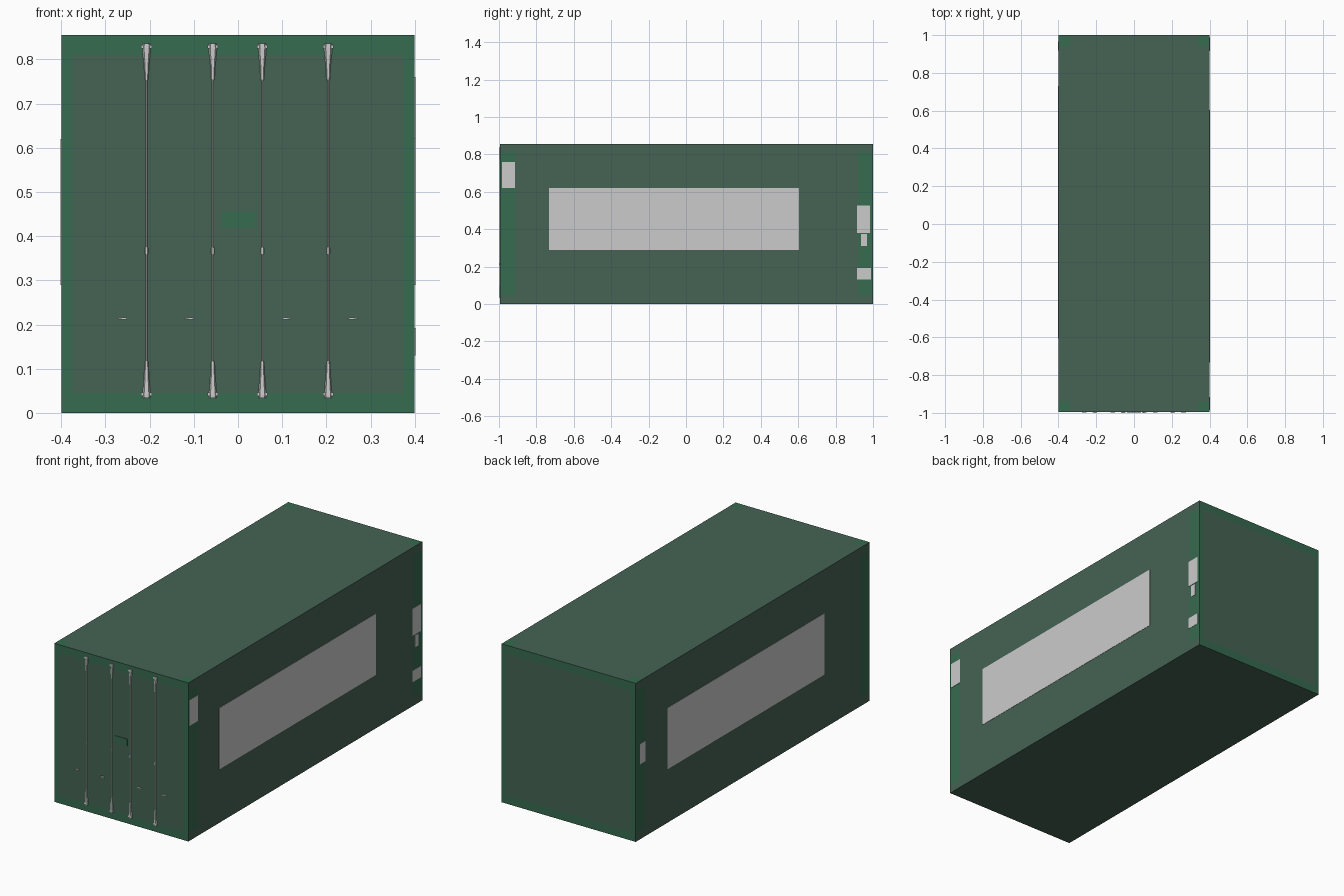
import bpy, bmesh
from mathutils import Vector

if "Cube" in bpy.data.objects:
    bpy.data.objects.remove(bpy.data.objects["Cube"])

FRONT, BACK, W, H = -0.994, 1.0, 0.4, 0.855


def material(name, col):
    m = bpy.data.materials.new(name)
    m.diffuse_color = (*col, 1)
    m.use_nodes = True
    m.node_tree.nodes["Principled BSDF"].inputs["Base Color"].default_value = m.diffuse_color
    return m


panel_mat = material("panel_green", (0.060, 0.125, 0.088))
frame_mat = material("frame_green", (0.037, 0.145, 0.080))


def finish(name, bm, mats=()):
    bmesh.ops.recalc_face_normals(bm, faces=bm.faces)
    me = bpy.data.meshes.new(name)
    bm.to_mesh(me)
    bm.free()
    for m in mats:
        me.materials.append(m)
    ob = bpy.data.objects.new(name, me)
    bpy.context.collection.objects.link(ob)
    return ob


def add_box(bm, x0, x1, y0, y1, z0, z1):
    vs = bmesh.ops.create_cube(bm, size=1)["verts"]
    for v in vs:
        v.co = Vector((x1 if v.co.x > 0 else x0,
                       y1 if v.co.y > 0 else y0,
                       z1 if v.co.z > 0 else z0))


def box(name, *dims, mats=()):
    bm = bmesh.new()
    add_box(bm, *dims)
    return finish(name, bm, mats)


# Container body: box cut into panels, borders coloured as frame
bm = bmesh.new()
add_box(bm, -W, W, FRONT, BACK, 0, H)
cuts = [("x", c) for c in (-0.375, -0.34, 0.34, 0.375)]
cuts += [("y", c) for c in (-0.94, -0.915, 0.92, 0.94)]
cuts += [("z", c) for c in (0.045, 0.81)]
axes = {"x": Vector((1, 0, 0)), "y": Vector((0, 1, 0)), "z": Vector((0, 0, 1))}
for a, c in cuts:
    bmesh.ops.bisect_plane(bm, geom=bm.verts[:] + bm.edges[:] + bm.faces[:],
                           plane_co=axes[a] * c, plane_no=axes[a])
bm.normal_update()
for f in bm.faces:
    c, n = f.calc_center_median(), f.normal
    if abs(n.y) > 0.5:
        edge = abs(c.x) > 0.375 or not 0.045 < c.z < 0.81
    elif abs(n.x) > 0.5:
        edge = (c.y < -0.915 or c.y > 0.92) and 0.045 < c.z < 0.81
    else:
        edge = n.z > 0 and abs(c.x) > 0.34 and abs(c.y) > 0.94
    f.material_index = int(edge)
finish("container_body", bm, (panel_mat, frame_mat))

# Plain sign panels and small labels on both long sides
E = 0.0015
for side, name in ((1, "right"), (-1, "left")):
    xs = sorted((side * (W - 0.002), side * (W + E)))
    ys = (-0.733, 0.603) if side > 0 else (-0.605, 0.73)
    box(name + "_sign_panel", *xs, *ys, 0.289, 0.62)
labels = [("right", -0.985, -0.915, 0.62, 0.76), ("right", 0.915, 0.985, 0.38, 0.527),
          ("right", 0.935, 0.967, 0.31, 0.375), ("right", 0.915, 0.988, 0.13, 0.192),
          ("left", 0.918, 0.965, 0.405, 0.515)]
for i, (name, y0, y1, z0, z1) in enumerate(labels):
    s = 1 if name == "right" else -1
    xs = sorted((s * (W - 0.002), s * (W + E)))
    box(f"{name}_label_{i}", *xs, y0, y1, z0, z1)

# Lock cover on the doors
box("lock_cover", -0.037, 0.037, FRONT - 0.003, FRONT + 0.002, 0.418, 0.455, mats=(frame_mat,))

# Door locking rods: six-sided profile lofted along z, with flared ends
PROFILE = [(0.034, 0.008), (0.04, 0.0095), (0.05, 0.008), (0.085, 0.0055), (0.115, 0.004),
           (0.118, 0.002), (0.358, 0.002), (0.360, 0.004), (0.373, 0.004), (0.375, 0.002),
           (0.752, 0.002), (0.755, 0.004), (0.785, 0.0055), (0.81, 0.008), (0.826, 0.0095),
           (0.836, 0.008)]
HEX = [(-1, 0), (-0.6, -1), (0.6, -1), (1, 0), (0.6, 1), (-0.6, 1)]


def rod(name, x):
    bm = bmesh.new()
    rings = []
    for z, r in PROFILE:
        d = 0.003 + r * 0.3
        rings.append([bm.verts.new((x + u * r, FRONT + v * d, z)) for u, v in HEX])
    for a, b in zip(rings, rings[1:]):
        for i in range(6):
            j = (i + 1) % 6
            bm.faces.new((a[i], a[j], b[j], b[i]))
    bm.faces.new(rings[0][::-1])
    bm.faces.new(rings[-1])
    # side lugs of the end cams
    for z in (0.042, 0.829):
        add_box(bm, x - 0.012, x + 0.012, FRONT - 0.004, FRONT + 0.002, z - 0.004, z + 0.004)
    return finish(name, bm)


def handle(name, x, s):
    # Tapered grip wedge, wide toward the outer or inner end
    bm = bmesh.new()
    pts = [(-0.012, 0.0005), (0.004, 0.003), (0.012, 0.002), (0.012, -0.002), (-0.004, -0.002)]
    front = [bm.verts.new((x + s * u, FRONT - 0.005, 0.213 + w)) for u, w in pts]
    back = [bm.verts.new((x + s * u, FRONT + 0.002, 0.213 + w)) for u, w in pts]
    bm.faces.new(front)
    bm.faces.new(back[::-1])
    for i in range(5):
        j = (i + 1) % 5
        bm.faces.new((front[i], back[i], back[j], front[j]))
    return finish(name, bm)


for i, x in enumerate((-0.207, -0.057, 0.055, 0.204)):
    rod(f"locking_rod_{i + 1}", x)
for i, (x, s) in enumerate(((-0.263, 1), (-0.112, 1), (0.112, -1), (0.262, -1))):
    handle(f"door_handle_{i + 1}", x, s)
